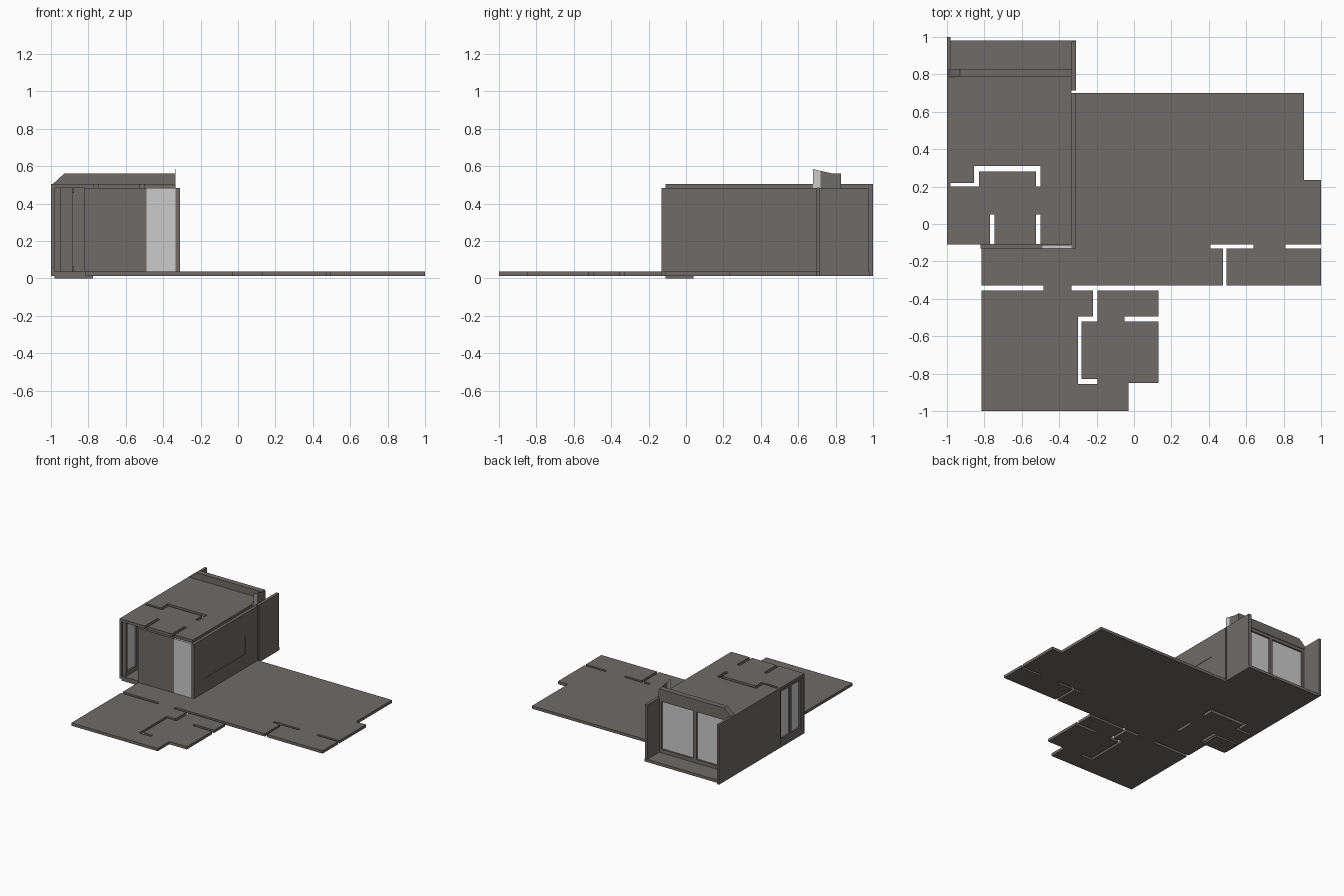
import bpy, bmesh

cube = bpy.data.objects.get("Cube")
if cube:
    bpy.data.objects.remove(cube, do_unlink=True)


def material(name, rgb):
    m = bpy.data.materials.new(name)
    m.use_nodes = True
    m.diffuse_color = (*rgb, 1)
    m.node_tree.nodes["Principled BSDF"].inputs["Base Color"].default_value = (*rgb, 1)
    return m


grey = material("warm_grey", (0.16, 0.145, 0.14))
glass = material("pale_glass", (0.6, 0.6, 0.6))


def finish(name, bm, mat):
    bmesh.ops.recalc_face_normals(bm, faces=bm.faces)
    mesh = bpy.data.meshes.new(name)
    bm.to_mesh(mesh)
    bm.free()
    mesh.materials.append(mat)
    obj = bpy.data.objects.new(name, mesh)
    bpy.context.collection.objects.link(obj)
    return obj


def boxes(name, mat, *items):
    """Join boxes given as x0, x1, y0, y1, z0, z1."""
    bm = bmesh.new()
    for x0, x1, y0, y1, z0, z1 in items:
        verts = bmesh.ops.create_cube(bm, size=1)["verts"]
        for v in verts:
            v.co = (x1 if v.co.x > 0 else x0, y1 if v.co.y > 0 else y0, z1 if v.co.z > 0 else z0)
    return finish(name, bm, mat)


def ring(axis, a, b, u0, u1, z0, z1, s, bottom, top):
    """Four boxes around an opening; a..b is the depth, u the width."""
    parts = [(u0, u0 + s, z0, z1), (u1 - s, u1, z0, z1),
             (u0 + s, u1 - s, z0, z0 + bottom), (u0 + s, u1 - s, z1 - top, z1)]
    return [(a, b, *p) if axis == "x" else (p[0], p[1], a, b, p[2], p[3]) for p in parts]


def slab(name, mat, rooms, slots, z0, z1):
    """Flat plate covering the rooms, with slots left open."""
    rects = rooms + slots
    xs = sorted({v for r in rects for v in r[:2]})
    ys = sorted({v for r in rects for v in r[2:]})

    def inside(x, y, group):
        return any(r[0] < x < r[1] and r[2] < y < r[3] for r in group)

    bm = bmesh.new()
    grid = {(x, y): bm.verts.new((x, y, z0)) for x in xs for y in ys}
    for xa, xb in zip(xs, xs[1:]):
        for ya, yb in zip(ys, ys[1:]):
            x, y = (xa + xb) / 2, (ya + yb) / 2
            if inside(x, y, rooms) and not inside(x, y, slots):
                bm.faces.new([grid[p] for p in ((xa, ya), (xb, ya), (xb, yb), (xa, yb))])
    bmesh.ops.delete(bm, geom=[v for v in bm.verts if not v.link_faces], context="VERTS")
    top = bmesh.ops.extrude_face_region(bm, geom=bm.faces[:], use_keep_orig=True)["geom"]
    for v in top:
        if isinstance(v, bmesh.types.BMVert):
            v.co.z = z1
    bmesh.ops.dissolve_limit(bm, angle_limit=0.01, verts=bm.verts[:], edges=bm.edges[:])
    return finish(name, bm, mat)


def prism(name, mat, outline, axis, a, b):
    """Extrude an outline (u, z) along x or y."""
    bm = bmesh.new()
    ends = [[bm.verts.new((d, u, z) if axis == "x" else (u, d, z)) for u, z in outline] for d in (a, b)]
    for e in ends:
        bm.faces.new(e)
    n = len(outline)
    for i in range(n):
        j = (i + 1) % n
        bm.faces.new((ends[0][i], ends[0][j], ends[1][j], ends[1][i]))
    return finish(name, bm, mat)


FLOOR, CEIL, BASE, TOP = 0.037, 0.483, 0.014, 0.505

# Partition slots shared by floor and roof
partition_slots = [
    (-0.98, -0.83, 0.20, 0.22), (-0.855, -0.83, 0.20, 0.31),
    (-0.855, -0.50, 0.28, 0.31), (-0.525, -0.50, 0.20, 0.31),
    (-0.77, -0.745, -0.11, 0.05), (-0.525, -0.50, -0.11, 0.05)]

# Floor plate of the whole dwelling
rooms = [
    (-0.98, -0.31, -0.11, 0.98), (-0.31, 0.91, -0.33, 0.70),
    (0.91, 1.0, -0.33, 0.235), (-0.815, -0.31, -0.33, -0.11),
    (-0.815, -0.03, -1.0, -0.33), (-0.03, 0.13, -0.85, -0.355)]
floor_slots = [
    (0.475, 0.495, -0.33, -0.11), (0.41, 0.64, -0.13, -0.11), (0.81, 1.0, -0.13, -0.11),
    (-0.815, -0.485, -0.355, -0.33), (-0.335, 0.13, -0.355, -0.33),
    (-0.22, -0.195, -0.52, -0.355), (-0.30, -0.195, -0.52, -0.495),
    (-0.30, -0.28, -0.855, -0.495), (-0.30, -0.195, -0.855, -0.83),
    (-0.05, 0.13, -0.52, -0.495), (-0.335, -0.31, 0.70, 0.715)]
slab("floor", grey, rooms, partition_slots + floor_slots, BASE, FLOOR)
boxes("entry_step", grey, (-0.98, -0.775, -0.11, 0.04, 0, BASE))

# Roof plate
slab("roof", grey, [(-0.98, -0.335, -0.11, 0.83)], partition_slots, CEIL, TOP)

# Front wall and tall front glass
boxes("front_wall", grey, (-0.82, -0.49, -0.13, -0.108, FLOOR, CEIL))
boxes("front_glass", glass, (-0.49, -0.335, -0.13, -0.112, FLOOR, CEIL))

# Left wall with a recessed panel, then the balcony wall
def split_wall(x0, x1, y0, y1, z0, z1, oy0, oy1, oz0, oz1):
    return [(x0, x1, y0, oy0, z0, z1), (x0, x1, oy1, y1, z0, z1),
            (x0, x1, oy0, oy1, z0, oz0), (x0, x1, oy0, oy1, oz1, z1)]


boxes("left_wall", grey, *split_wall(-0.335, -0.31, -0.13, 0.70, FLOOR, CEIL, 0.02, 0.54, 0.15, 0.30))
boxes("left_wall_panel", grey, (-0.33, -0.313, 0.02, 0.54, 0.15, 0.30))
boxes("balcony_wall", grey, (-0.335, -0.31, 0.715, 0.975, FLOOR, CEIL))

# Right wall with a framed corner window
boxes("right_wall", grey, *split_wall(-1.0, -0.98, -0.11, 1.0, BASE, TOP, -0.10, 0.20, FLOOR, CEIL))
boxes("side_window_frame", grey, *ring("x", -0.985, -0.95, -0.10, 0.20, FLOOR, CEIL, 0.025, 0.035, 0.025),
      (-0.985, -0.95, 0.04, 0.06, FLOOR, CEIL))
boxes("side_window_glass", glass, (-0.972, -0.964, -0.08, 0.18, 0.06, 0.465))

# Inner entry wall in two panels
boxes("entry_wall", grey, (-0.98, -0.882, 0.175, 0.198, FLOOR, CEIL), (-0.88, -0.80, 0.175, 0.198, FLOOR, CEIL))

# Rear sliding window
boxes("rear_window_frame", grey, *ring("y", 0.79, 0.825, -0.98, -0.335, FLOOR, CEIL, 0.02, 0.03, 0.025),
      (-0.672, -0.643, 0.79, 0.825, FLOOR, CEIL))
boxes("rear_window_glass", glass, (-0.965, -0.35, 0.804, 0.812, 0.06, 0.465))

# Parapet above the rear window and its end plates
prism("parapet", grey, [(-0.99, TOP - 0.02), (-0.99, TOP), (-0.93, 0.56), (-0.335, 0.56), (-0.335, TOP - 0.02)],
      "y", 0.785, 0.83)
prism("parapet_end", grey, [(0.72, CEIL), (0.72, 0.575), (0.83, 0.55), (0.83, CEIL)], "x", -0.337, -0.333)
prism("parapet_end_glass", glass, [(0.68, CEIL), (0.68, 0.585), (0.72, 0.575), (0.72, CEIL)], "x", -0.337, -0.333)
